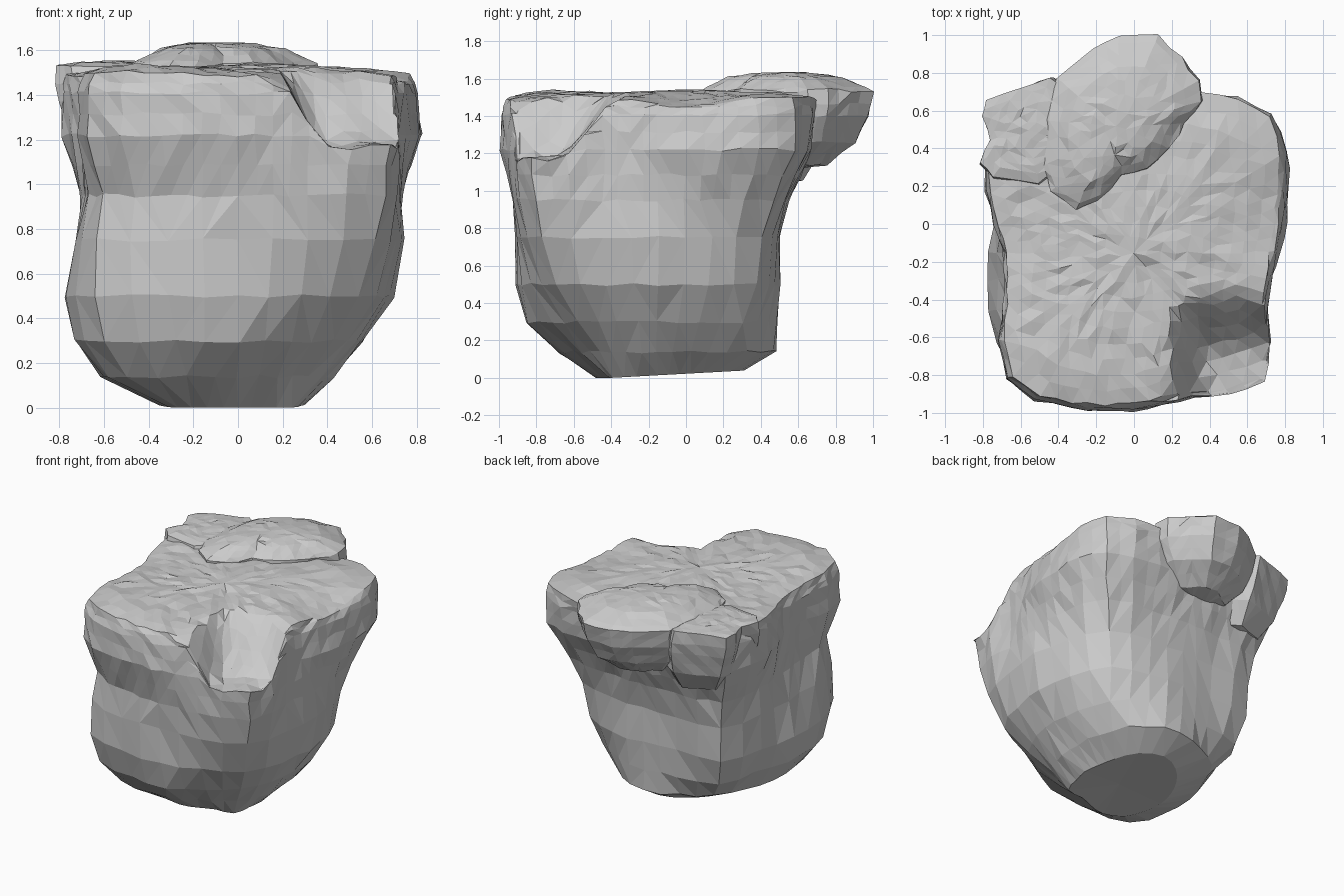
import bpy, bmesh, math, random
from mathutils import Vector

if "Cube" in bpy.data.objects:
    bpy.data.objects.remove(bpy.data.objects["Cube"])

random.seed(4)


def loft(name, rings, apex, base, fine_above, cuts, jitter, shape):
    """Skin stacked rings, close both ends, refine the upper part, then shape it."""
    bm = bmesh.new()
    rows = [[bm.verts.new(p) for p in r] for r in rings]
    n = len(rows[0])
    for a, b in zip(rows, rows[1:]):
        for i in range(n):
            j = (i + 1) % n
            bm.faces.new((a[i], a[j], b[j], b[i]))
    low, top = bm.verts.new(base), bm.verts.new(apex)
    for i in range(n):
        j = (i + 1) % n
        bm.faces.new((low, rows[0][j], rows[0][i]))
        bm.faces.new((top, rows[-1][i], rows[-1][j]))
    bmesh.ops.triangulate(bm, faces=bm.faces[:])
    edges = [e for e in bm.edges if min(v.co.z for v in e.verts) > fine_above]
    bmesh.ops.subdivide_edges(bm, edges=edges, cuts=cuts, use_grid_fill=True)
    bmesh.ops.triangulate(bm, faces=bm.faces[:])
    bmesh.ops.remove_doubles(bm, verts=bm.verts[:], dist=.035)
    for v in bm.verts:
        if v.co.z > 0.06:
            v.co += Vector([random.uniform(-jitter, jitter) for _ in range(3)])
        shape(v.co)
    bmesh.ops.recalc_face_normals(bm, faces=bm.faces[:])
    me = bpy.data.meshes.new(name)
    bm.to_mesh(me)
    bm.free()
    ob = bpy.data.objects.new(name, me)
    bpy.context.collection.objects.link(ob)
    return ob


def smooth(t):
    t = max(0.0, min(1.0, t))
    return t * t * (3 - 2 * t)


# Main boulder: radii every 22.5 degrees from +x, at rising heights
CY = -0.15
LEVELS = [
    (0.00, [.30, .30, .34, .42, .46, .42, .38, .36, .36, .36, .38, .36, .30, .28, .34, .30]),
    (0.14, [.43, .45, .53, .60, .64, .61, .62, .58, .60, .66, .70, .58, .50, .45, .45, .43]),
    (0.30, [.57, .58, .65, .64, .64, .66, .76, .70, .72, .79, .85, .75, .70, .62, .60, .57]),
    (0.50, [.70, .70, .74, .68, .65, .69, .84, .77, .77, .83, .91, .81, .75, .73, .76, .71]),
    (0.75, [.74, .74, .78, .69, .65, .70, .86, .76, .72, .78, .90, .80, .76, .80, .87, .76]),
    (0.95, [.73, .78, .87, .73, .70, .75, .89, .76, .69, .72, .86, .80, .77, .82, .93, .76]),
    (1.22, [.77, .89, 1.03, .88, .82, .87, 1.00, .85, .69, .74, .96, .89, .84, .83, .97, .76]),
]
RIM = [.72, .82, 1.02, .91, .81, .86, 1.00, .82, .67, .73, .92, .86, .80, .79, .94, .73]


def ring(radii, z, k=1.0):
    # double the column count with a smooth in-between radius
    full = []
    for i in range(16):
        p, a, b, q = (radii[(i + d) % 16] for d in (-1, 0, 1, 2))
        full += [a, (9 * (a + b) - p - q) / 16]
    return [(k * r * math.cos(i * math.pi / 16), CY + k * r * math.sin(i * math.pi / 16), z)
            for i, r in enumerate(full)]


body_rings = [ring(r, z) for z, r in LEVELS]
body_rings[0] = [(x, y, max(0, .055 * (y + .4))) for x, y, z in body_rings[0]]
body_rings.append(ring([(a + b) / 2 + .01 for a, b in zip(LEVELS[-1][1], RIM)], 1.41))
body_rings.append(ring(RIM, 1.495))
body_rings += [ring(RIM, 1.52, k) for k in (.8, .6, .4, .2)]


def body_shape(c):
    # gently rolling top, lower along the right, and the broken-off front right corner
    if c.z > 1.475:
        c.z += .015 * math.sin(5 * c.x + 1) * math.cos(4 * c.y)
        c.z -= .03 * smooth((c.x - .3) / .4) * smooth(1 - abs(c.y) / .4)
    rise = math.hypot(max(0, c.y + .72) / .42, max(0, .40 - c.x) / .26)
    notch = 1.17 + .35 * smooth(rise) + .015 * math.sin(17 * c.x + 11 * c.y)
    if c.y < -.2 and c.x > .05:
        c.z = min(c.z, notch)


loft("boulder_body", body_rings, (0, CY, 1.52), (0, CY, .03), .9, 1, .009, body_shape)


# Overhanging slabs: a top outline that narrows downward like a bowl
def slab(name, outline, centre, low_centre, levels, rim_z, dome):
    def row(k, z, t):
        cx = centre[0] + (low_centre[0] - centre[0]) * t
        cy = centre[1] + (low_centre[1] - centre[1]) * t
        return [(cx + k * (x - centre[0]), cy + k * (y - centre[1]), z) for x, y in outline]

    bottom = levels[0][1]
    rings = [row(k, z, (rim_z - z) / (rim_z - bottom)) for k, z in levels]
    rings += [row(k, rim_z + dome * (1 - k ** 3), 0) for k in (1, .92, .65, .35)]
    loft(name, rings, (*centre, rim_z + dome), (*low_centre, bottom - .03), 1.1, 1, .006,
         lambda c: None)


slab("overhang_slab",
     [(-.48, .55), (-.485, .3), (-.44, .17), (-.31, .07), (-.19, .12), (-.06, .25),
      (.08, .28), (.2, .4), (.27, .53), (.38, .66), (.36, .77), (.25, .88),
      (.13, 1.0), (-.08, 1.0), (-.21, .93), (-.41, .77)],
     (-.09, .52), (-.09, .52), [(.48, 1.14), (.80, 1.26), (.95, 1.40)], 1.53, .105)

slab("back_left_ledge",
     [(-.83, .32), (-.75, .24), (-.5, .2), (-.28, .4), (-.3, .68), (-.44, .79),
      (-.6, .73), (-.79, .66), (-.81, .57), (-.77, .44)],
     (-.56, .5), (-.48, .45), [(.6, 1.06), (.88, 1.20), (.98, 1.37)], 1.53, .02)
